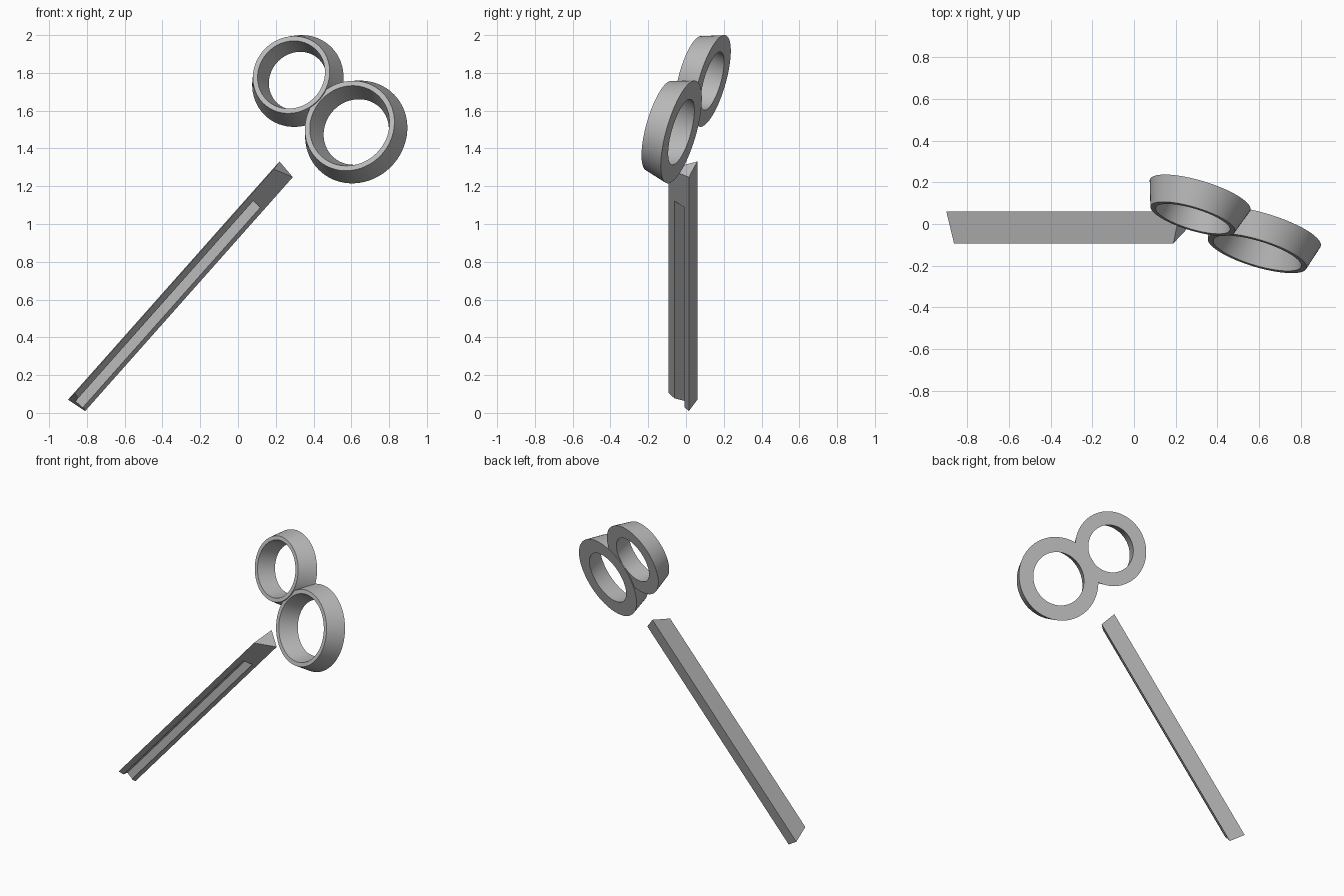
import bpy, bmesh, math
from mathutils import Vector

cube = bpy.data.objects.get("Cube")
if cube:
    bpy.data.objects.remove(cube, do_unlink=True)

grey = bpy.data.materials.new("plain grey")
grey.use_nodes = True
colour = (0.5, 0.5, 0.5, 1)
grey.diffuse_color = colour
grey.node_tree.nodes["Principled BSDF"].inputs["Base Color"].default_value = colour


def add_object(name, bm):
    bmesh.ops.recalc_face_normals(bm, faces=bm.faces)
    mesh = bpy.data.meshes.new(name)
    bm.to_mesh(mesh)
    bm.free()
    mesh.materials.append(grey)
    obj = bpy.data.objects.new(name, mesh)
    bpy.context.collection.objects.link(obj)
    return obj


def activate(obj):
    bpy.ops.object.select_all(action="DESELECT")
    obj.select_set(True)
    bpy.context.view_layer.objects.active = obj


# Blade: wedge section swept along a slanted axis, with bevelled ends
ORIGIN = Vector((-0.90, 0, 0.07))
ALONG = Vector((0.664, 0, 0.748))
ACROSS = Vector((0.748, 0, -0.664))
BACK_Y, LENGTH = 0.06, 1.686


def blade_point(u, y, s):
    return ORIGIN + ACROSS * u + ALONG * s + Vector((0, y, 0))


def end_slope(y):
    return (BACK_Y - y) / 3


def prism(name, section, start, end):
    bm = bmesh.new()
    low = [bm.verts.new(blade_point(u, y, start(y))) for u, y in section]
    high = [bm.verts.new(blade_point(u, y, end(y))) for u, y in section]
    bm.faces.new(low)
    bm.faces.new(high)
    n = len(section)
    for i in range(n):
        j = (i + 1) % n
        bm.faces.new((low[i], low[j], high[j], high[i]))
    return add_object(name, bm)


def combine(obj, other, operation):
    mod = obj.modifiers.new(operation.lower(), "BOOLEAN")
    mod.object, mod.operation, mod.solver = other, operation, "EXACT"
    activate(obj)
    bpy.ops.object.modifier_apply(modifier=mod.name)
    bpy.data.objects.remove(other, do_unlink=True)


blade = prism("blade", [(0, BACK_Y), (0.108, 0.015), (0.004, -0.093)],
              end_slope, lambda y: LENGTH - end_slope(y))

# Square-cornered groove, open at the tip and closed near the handle
groove = prism("groove_cutter", [(0.035, 0), (0.086, 0), (0.086, -0.2), (0.035, -0.2)],
               lambda y: -0.2, lambda y: 1.437)
combine(blade, groove, "DIFFERENCE")

# Finger rings: tapered outside and flared inside, sharing one tilted plane
AXIS = Vector((0.28, 0.922, -0.265)).normalized()
DEPTH, SIDES = 0.125, 64


def finger_ring(name, centre, back_out, back_in, front_out, front_in):
    side = AXIS.orthogonal().normalized()
    up = AXIS.cross(side)
    bm = bmesh.new()
    loops = []
    for radius, depth in ((back_out, 0), (front_out, DEPTH), (front_in, DEPTH), (back_in, 0)):
        loop = []
        for i in range(SIDES):
            a = math.tau * i / SIDES
            loop.append(bm.verts.new(Vector(centre) - AXIS * depth
                                     + radius * (side * math.cos(a) + up * math.sin(a))))
        loops.append(loop)
    for k in range(4):
        a, b = loops[k], loops[(k + 1) % 4]
        for i in range(SIDES):
            j = (i + 1) % SIDES
            bm.faces.new((a[i], a[j], b[j], b[i]))
    return add_object(name, bm)


rings = finger_ring("finger_rings", (0.626, -0.025, 1.487), 0.282, 0.18, 0.247, 0.22)
small = finger_ring("small_ring", (0.317, 0.14, 1.757), 0.252, 0.16, 0.212, 0.186)
combine(rings, small, "UNION")
activate(rings)
bpy.ops.object.shade_smooth_by_angle(angle=math.radians(30))
